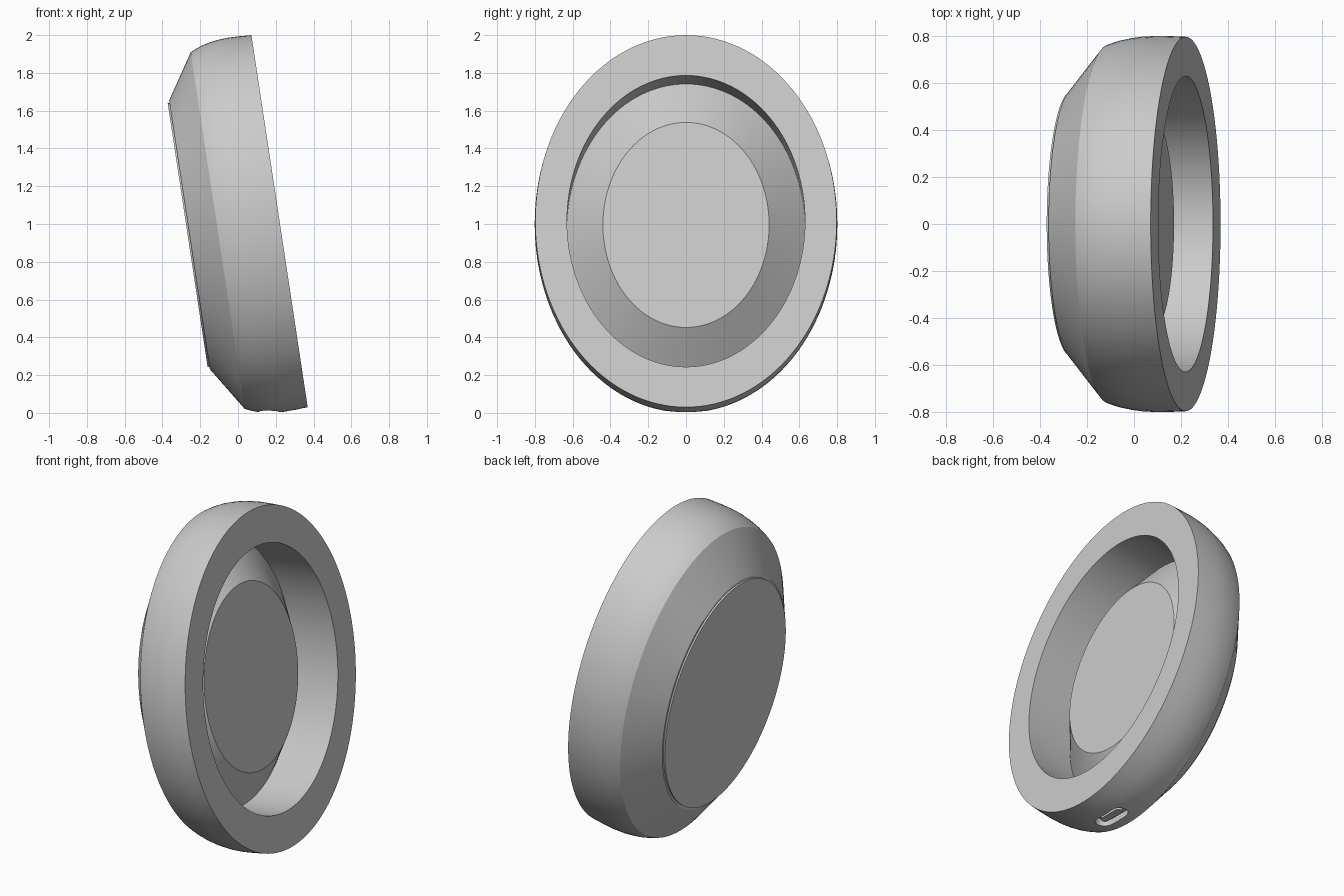
import bpy, bmesh, math
from mathutils import Vector

if "Cube" in bpy.data.objects:
    bpy.data.objects.remove(bpy.data.objects["Cube"])

TILT = math.radians(8.6)
N = Vector((math.cos(TILT), 0, math.sin(TILT)))    # facing direction
U = Vector((-math.sin(TILT), 0, math.cos(TILT)))   # up along the face
C = Vector((0.22, 0, 1.015))                       # centre of the front rim
SEG = 128


def place(depth, y, h):
    """Point at a depth behind the rim plane, sideways y and height h."""
    return C - N * depth + U * h + Vector((0, y, 0))


def loft(name, rings, caps=True):
    """Skin a list of point loops and cap both ends."""
    bm = bmesh.new()
    loops = [[bm.verts.new(p) for p in ring] for ring in rings]
    for a, b in zip(loops, loops[1:]):
        n = len(a)
        for i in range(n):
            j = (i + 1) % n
            bm.faces.new((a[i], a[j], b[j], b[i]))
    bm.faces.new(loops[0])
    bm.faces.new(loops[-1])
    bmesh.ops.recalc_face_normals(bm, faces=bm.faces)
    mesh = bpy.data.meshes.new(name)
    bm.to_mesh(mesh)
    bm.free()
    ob = bpy.data.objects.new(name, mesh)
    bpy.context.collection.objects.link(ob)
    return ob


def ellipse(depth, ry, rh):
    angles = [2 * math.pi * i / SEG for i in range(SEG)]
    return [place(depth, ry * math.cos(t), rh * math.sin(t)) for t in angles]


def slot(h, half_len, r, depth=0.206):
    """Rounded slot outline lying across the underside."""
    pts = []
    for side in (1, -1):
        for i in range(13):
            t = -math.pi / 2 + math.pi * i / 12
            pts.append(place(depth + side * r * math.sin(t),
                             side * (half_len - r + r * math.cos(t)), h))
    return pts


def activate(ob):
    bpy.ops.object.select_all(action='DESELECT')
    ob.select_set(True)
    bpy.context.view_layer.objects.active = ob


def smooth(ob):
    activate(ob)
    bpy.ops.object.shade_smooth_by_angle(angle=math.radians(30))


# Tilted oval shell: raised centre disc, groove, flat rim, rounded side, rear chamfer
profile = [
    (0.133, 0.44, 0.549),
    (0.30, 0.63, 0.78),
    (0.0, 0.63, 0.78),
    (0.0, 0.798, 0.996),
    (0.07, 0.801, 1.0),
    (0.13, 0.801, 1.001),
    (0.18, 0.799, 0.998),
    (0.225, 0.793, 0.991),
    (0.27, 0.784, 0.98),
    (0.305, 0.774, 0.967),
    (0.331, 0.764, 0.955),
    (0.482, 0.576, 0.72),
]
shell = loft("dish_shell", [ellipse(*p) for p in profile])

# Charging slot cut into the underside
cutter = loft("slot_cutter", [slot(-1.06, 0.115, 0.05), slot(-0.94, 0.115, 0.05)])
cutter.hide_render = True
mod = shell.modifiers.new("slot", 'BOOLEAN')
mod.operation = 'DIFFERENCE'
mod.solver = 'EXACT'
mod.object = cutter
activate(shell)
bpy.ops.object.modifier_apply(modifier=mod.name)
bpy.data.objects.remove(cutter)
smooth(shell)

# Contact tongue inside the slot
smooth(loft("slot_tongue", [slot(-0.975, 0.08, 0.02), slot(-0.935, 0.08, 0.02)]))

# Thin pad on the back
smooth(loft("back_pad", [ellipse(0.475, 0.565, 0.706), ellipse(0.492, 0.565, 0.706)]))
